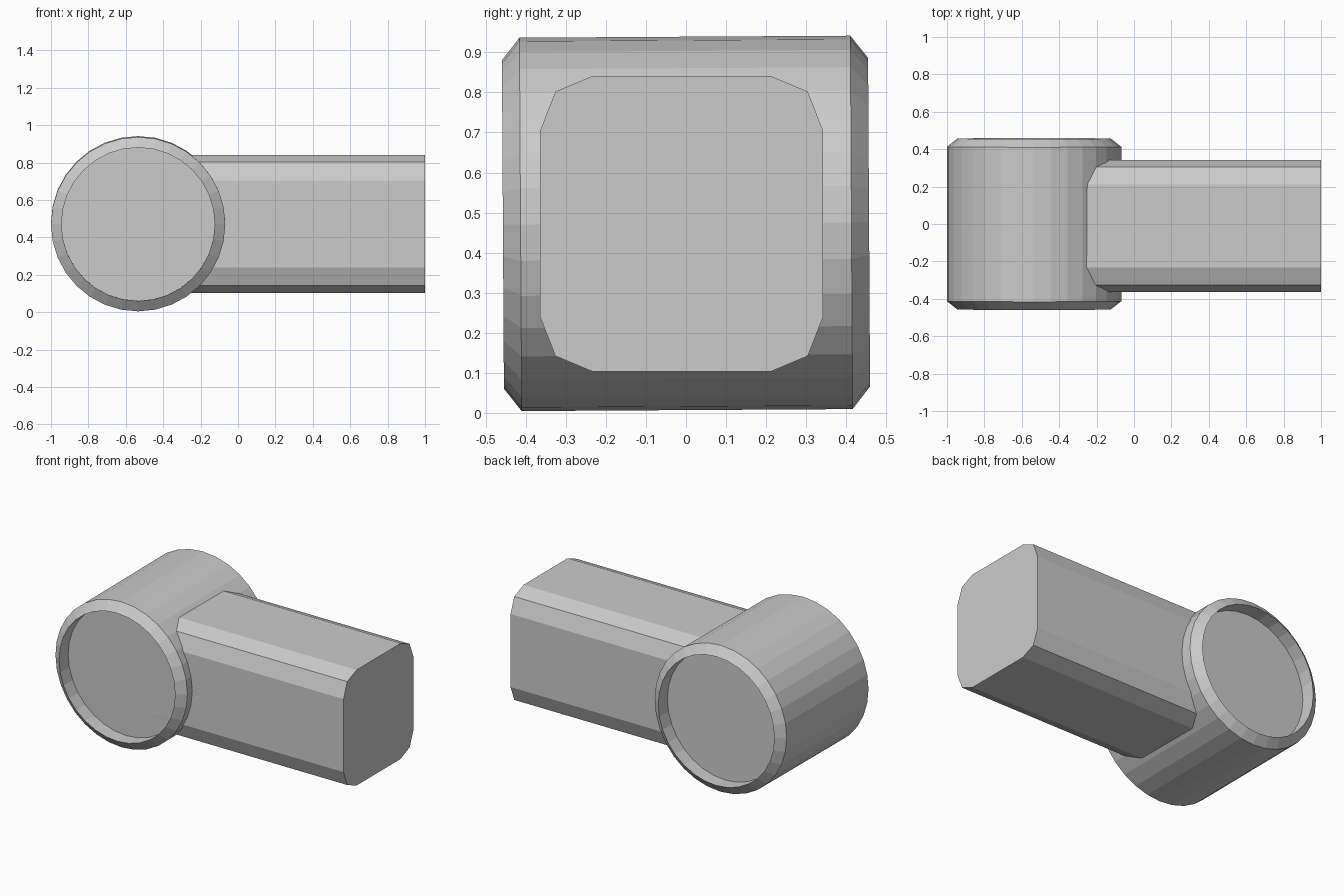
import bpy, math

if "Cube" in bpy.data.objects:
    bpy.data.objects.remove(bpy.data.objects["Cube"])


def make_object(name, rings):
    """Skin a list of equal-length point rings, closing both ends."""
    n = len(rings[0])
    verts = [p for ring in rings for p in ring]
    faces = [tuple(range(n))[::-1],
             tuple(range((len(rings) - 1) * n, len(rings) * n))]
    for k in range(len(rings) - 1):
        for i in range(n):
            j = (i + 1) % n
            faces.append((k * n + i, k * n + j, (k + 1) * n + j, (k + 1) * n + i))
    mesh = bpy.data.meshes.new(name)
    mesh.from_pydata(verts, [], faces)
    obj = bpy.data.objects.new(name, mesh)
    bpy.context.collection.objects.link(obj)
    return obj


# Cross barrel: chamfered rims with a recessed disc at each end
SIDES = 32
profile = [(0.41, 0.365), (0.41, 0.457), (0.466, 0.413),
           (0.466, -0.413), (0.41, -0.457), (0.41, -0.365)]
rings = [[(r * math.cos(2 * math.pi * i / SIDES), y, r * math.sin(2 * math.pi * i / SIDES))
          for i in range(SIDES)] for r, y in profile]
barrel = make_object("barrel", rings)
barrel.location = (-0.534, 0, 0.473)
barrel.rotation_euler.x = 0.006

# Handle: rounded-rectangle bar running from inside the barrel to the right
corner = [(0.222, 0.369), (0.315, 0.33), (0.353, 0.233)]
quads = [(1, 1, 1), (1, -1, -1), (-1, -1, 1), (-1, 1, -1)]
section = [(sy * y - 0.011, sz * z + 0.472)
           for sy, sz, step in quads for y, z in corner[::step]]
section.reverse()
handle = make_object("handle", [[(x, y, z) for y, z in section] for x in (-0.4, 1.0)])
